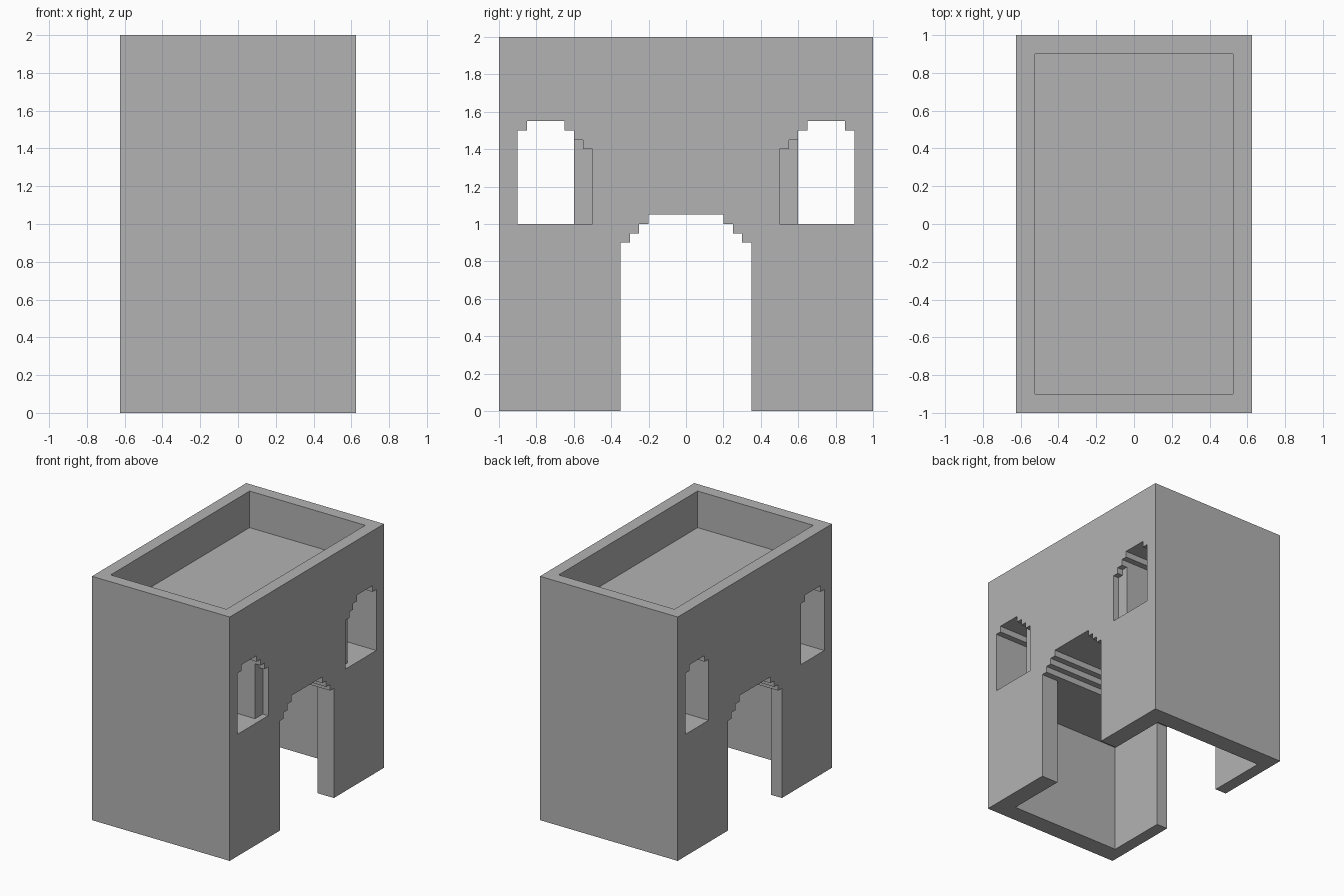
import bpy
import bmesh

STEP = 0.05
HALF_X, HALF_Y, HEIGHT = 0.625, 1.0, 2.0
OUT = 0.8  # cutters run past the outer walls

cube = bpy.data.objects.get("Cube")
if cube:
    bpy.data.objects.remove(cube, do_unlink=True)

stone = bpy.data.materials.new("grey stone")
stone.use_nodes = True
stone.diffuse_color = (0.45, 0.45, 0.45, 1)
stone.node_tree.nodes["Principled BSDF"].inputs["Base Color"].default_value = stone.diffuse_color


def prism(name, profile, x0, x1):
    """Extrude a (y, z) profile along x."""
    bm = bmesh.new()
    face = bm.faces.new([bm.verts.new((x0, y, z)) for y, z in profile])
    grown = bmesh.ops.extrude_face_region(bm, geom=[face])["geom"]
    moved = [v for v in grown if isinstance(v, bmesh.types.BMVert)]
    bmesh.ops.translate(bm, verts=moved, vec=(x1 - x0, 0, 0))
    bmesh.ops.recalc_face_normals(bm, faces=bm.faces)
    mesh = bpy.data.meshes.new(name)
    bm.to_mesh(mesh)
    bm.free()
    mesh.materials.append(stone)
    obj = bpy.data.objects.new(name, mesh)
    bpy.context.collection.objects.link(obj)
    return obj


def block(name, x0, x1, half_y, z0, z1):
    return prism(name, [(-half_y, z0), (half_y, z0), (half_y, z1), (-half_y, z1)], x0, x1)


def stepped_arch(centre, half, bottom, spring, steps, limit=HALF_Y):
    """Opening with straight sides and a stair-stepped head, clipped at +-limit."""
    right = [(half, bottom), (half, spring)]
    for i in range(1, steps + 1):
        w = half - i * STEP
        right += [(w, spring + (i - 1) * STEP), (w, spring + i * STEP)]
    outline = right + [(-w, z) for w, z in reversed(right)]
    points = []
    for w, z in outline:
        p = (max(-limit, min(limit, centre + w)), z)
        # Clipping folds the outer stairs into one straight jamb
        if abs(p[0]) == limit and len(points) > 1 and points[-1][0] == points[-2][0] == p[0]:
            points[-1] = p
        elif p not in points:
            points.append(p)
    return points


def carve(target, cutter):
    cutter.hide_render = True
    mod = target.modifiers.new("carve", "BOOLEAN")
    mod.operation = "DIFFERENCE"
    mod.solver = "EXACT"
    mod.object = cutter
    bpy.context.view_layer.objects.active = target
    bpy.ops.object.modifier_apply(modifier=mod.name)
    bpy.data.objects.remove(cutter, do_unlink=True)


# Solid tower body
tower = block("gatehouse", -HALF_X, HALF_X, HALF_Y, 0, HEIGHT)

# Sunken roof inside the parapet
carve(tower, block("roof_cutter", -0.525, 0.525, 0.9, 1.7, 2.2))

# Ground room, with a thicker wall on the +x side
carve(tower, block("room_cutter", -0.525, 0.475, 0.85, -0.2, 0.9))

# Stepped gate passage through both long walls and the vault above the room
carve(tower, prism("gate_cutter", stepped_arch(0, 0.35, -0.2, 0.9, 3), -OUT, OUT))

# Window passages, each with a wider shallow recess on the +x face
for side in (-1, 1):
    carve(tower, prism("window_cutter", stepped_arch(side * 0.75, 0.15, 1.0, 1.5, 1), -OUT, OUT))
    recess = stepped_arch(side * 0.75, 0.25, 1.0, 1.4, 3, limit=0.9)
    carve(tower, prism("recess_cutter", recess, 0.575, OUT))
